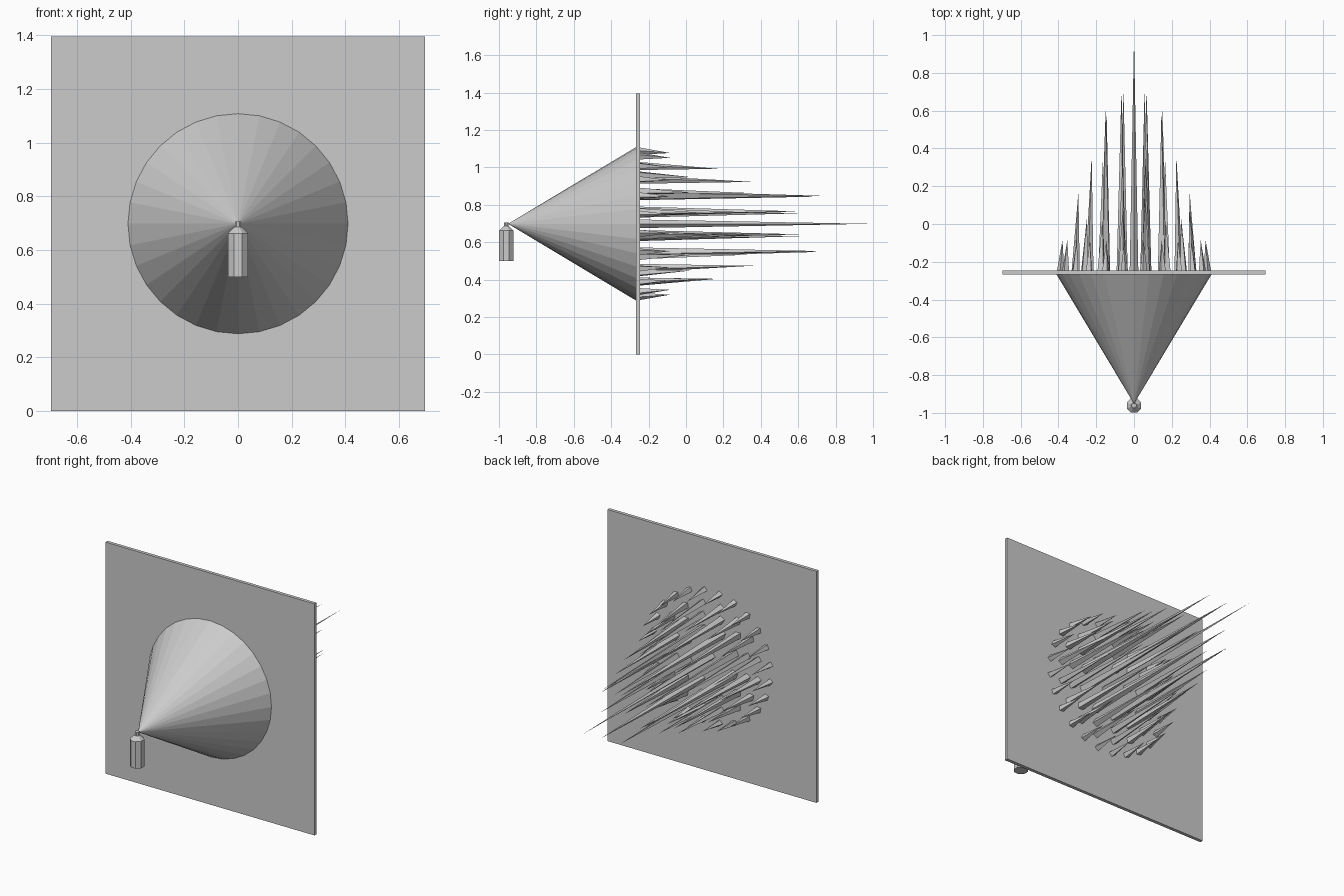
import bpy
import bmesh
from math import cos, sin, pi, radians
from mathutils import Matrix, Vector

if "Cube" in bpy.data.objects:
    bpy.data.objects.remove(bpy.data.objects["Cube"])


def make(name, bm):
    bmesh.ops.recalc_face_normals(bm, faces=bm.faces)
    mesh = bpy.data.meshes.new(name)
    bm.to_mesh(mesh)
    bm.free()
    ob = bpy.data.objects.new(name, mesh)
    bpy.context.collection.objects.link(ob)
    return ob


def add_cone(bm, base, tip, r1, r2, sides, spin=0.0):
    base, tip = Vector(base), Vector(tip)
    axis = tip - base
    rot = axis.to_track_quat('Z', 'Y').to_matrix().to_4x4()
    m = Matrix.Translation((base + tip) / 2) @ rot @ Matrix.Rotation(spin, 4, 'Z')
    bmesh.ops.create_cone(bm, cap_ends=True, segments=sides, radius1=r1,
                          radius2=r2, depth=axis.length, matrix=m)


CZ = 0.698      # height of the spray axis
BACK = -0.247   # rear face of the panel

# Square panel
bm = bmesh.new()
bmesh.ops.create_cube(bm, size=1, matrix=Matrix.Translation((0, -0.257, CZ))
                      @ Matrix.Diagonal((1.394, 0.02, 1.396, 1)))
make("panel", bm)

# Spray cone, widening from the nozzle to the panel
bm = bmesh.new()
add_cone(bm, (0, -0.264, CZ), (0, -0.948, CZ), 0.412, 0.002, 32)
make("spray_cone", bm)

# Eight-sided can with sloped shoulder and nozzle
bm = bmesh.new()
rings = []
for r, z in [(0.041, 0.5), (0.041, 0.662), (0.016, 0.685), (0.013, 0.685), (0.013, 0.706)]:
    rings.append([bm.verts.new((r * cos((k + .5) * pi / 4),
                                -0.961 + r * sin((k + .5) * pi / 4), z))
                  for k in range(8)])
for a, b in zip(rings, rings[1:]):
    for k in range(8):
        bm.faces.new((a[k], a[(k + 1) % 8], b[(k + 1) % 8], b[k]))
bm.faces.new(rings[0])
bm.faces.new(rings[-1])
make("spray_can", bm)

# Spikes behind the panel: (base radius, tip radius, count, phase, tip y values, width)
spike_rings = [
    (0.0, 0.0, 1, 0, [0.985], 0.023),
    (0.165, 0.160, 8, 24.5, [0.61, 0.72, 0.72, 0.61], 0.026),
    (0.245, 0.232, 12, 15, [0.36], 0.023),
    (0.315, 0.300, 16, 11.25, [0.10, 0.03, 0.03, 0.17], 0.022),
    (0.392, 0.382, 24, 7.5, [-0.085], 0.020),
]
bm = bmesh.new()
for rb, rt, n, phase, tips, w in spike_rings:
    for k in range(n):
        a = radians(phase) + 2 * pi * k / n
        add_cone(bm, (rb * cos(a), BACK - 0.005, CZ + rb * sin(a)),
                 (rt * cos(a), tips[k % len(tips)], CZ + rt * sin(a)), w, 0, 4, a)
make("spikes", bm)
